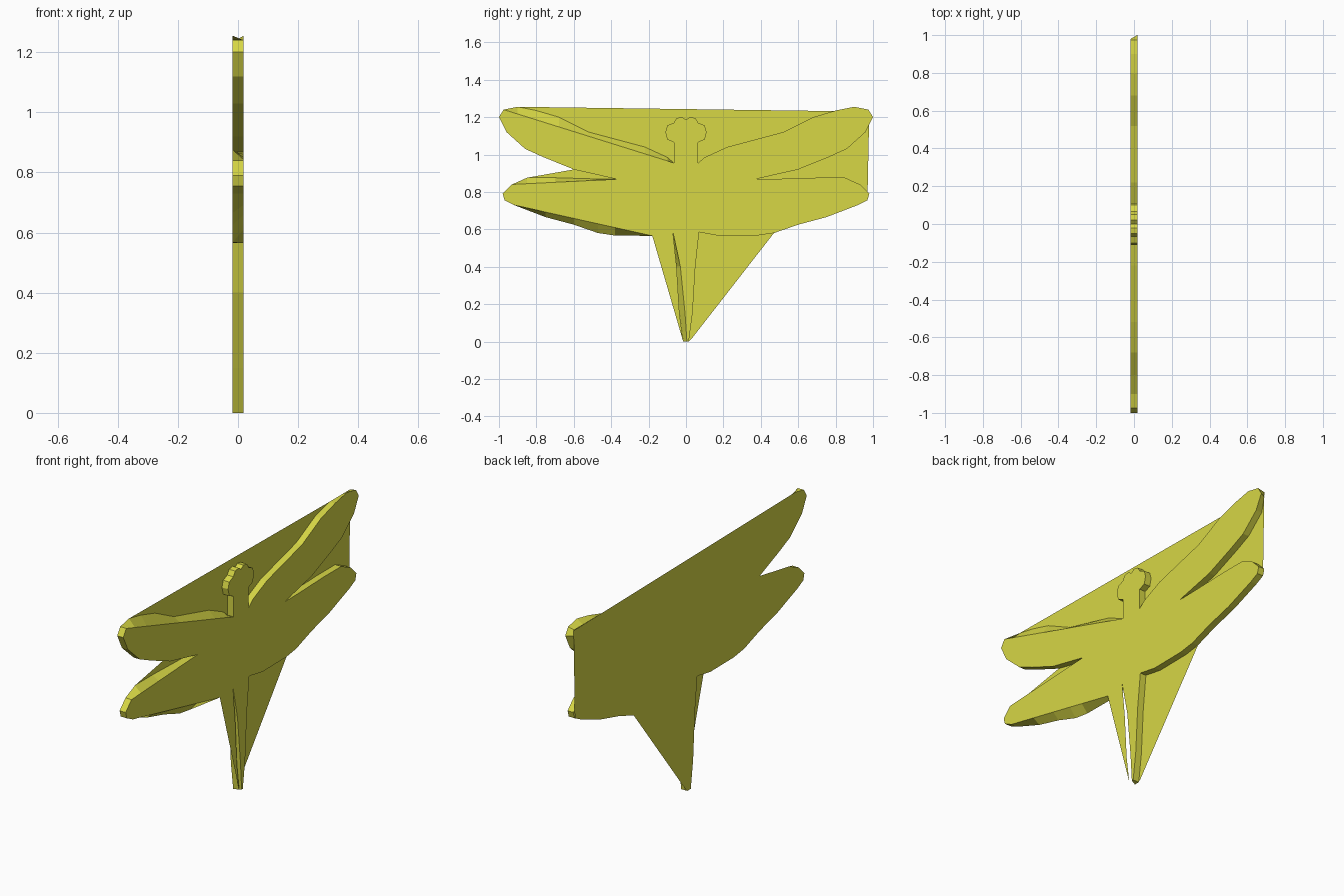
import bpy, bmesh

if "Cube" in bpy.data.objects:
    bpy.data.objects.remove(bpy.data.objects["Cube"])

T = 0.018  # half thickness along x

# right half of the insect outline in (y, z), from crown to tail end
half = [
    (0, 1.185), (0.02, 1.2), (0.05, 1.195), (0.065, 1.17), (0.1, 1.155),
    (0.11, 1.12), (0.1, 1.08), (0.065, 1.065),                            # head
    (0.065, 0.955), (0.1, 0.985), (0.22, 1.04), (0.52, 1.12), (0.68, 1.2),
    (0.8, 1.235), (0.9, 1.255), (0.975, 1.24), (1, 1.2), (0.96, 1.12),
    (0.86, 1.03), (0.76, 0.985), (0.6, 0.92),                             # upper wing
    (0.37, 0.868), (0.5, 0.87), (0.7, 0.876), (0.85, 0.876), (0.93, 0.84),
    (0.98, 0.79), (0.97, 0.755), (0.92, 0.73), (0.75, 0.665), (0.6, 0.625),
    (0.47, 0.58), (0.38, 0.567), (0.18, 0.565),                           # lower wing
    (0.07, 0.585), (0.05, 0.4), (0.035, 0.15), (0.015, 0),                # tail
]
left = [(-y, z) for y, z in half]

mat = bpy.data.materials.new("yellow")
mat.diffuse_color = (0.68, 0.68, 0.06, 1)
mat.use_nodes = True
mat.node_tree.nodes["Principled BSDF"].inputs["Base Color"].default_value = mat.diffuse_color


def chord(pts, a, b):
    """Flatten the points between a and b onto a straight line."""
    (y0, z0), (y1, z1) = pts[a], pts[b]
    for i in range(a + 1, b):
        t = (pts[i][0] - y0) / (y1 - y0)
        pts[i] = (pts[i][0], z0 + (z1 - z0) * t)


def make(name, verts, faces):
    me = bpy.data.meshes.new(name)
    me.from_pydata(verts, [], faces)
    bm = bmesh.new()
    bm.from_mesh(me)
    bmesh.ops.triangulate(bm, faces=[f for f in bm.faces if len(f.verts) > 4])
    bm.to_mesh(me)
    bm.free()
    me.materials.append(mat)
    ob = bpy.data.objects.new(name, me)
    bpy.context.collection.objects.link(ob)
    return ob


# front outline: left wings are bevelled back from straight chords
front_left = list(left)
for a, b in ((8, 15), (21, 25), (28, 33)):
    chord(front_left, a, b)
front_left[35] = (-0.03, 0.4)
front_left[36] = (-0.005, 0.15)
front_left[37] = (0.005, 0)

# back outline: right wing tip is trimmed to the straight web edges
back_right = [(min(y, 0.98), min(z, 1.232)) if y > 0.7 else (y, z) for y, z in half]

front = half + front_left[:0:-1]
back = back_right + left[:0:-1]
n = len(front)

# body: front face and rim
verts = [(T, y, z) for y, z in front] + [(-T, y, z) for y, z in back]
faces = [tuple(range(n - 1, -1, -1))]
faces += [(i, (i + 1) % n, (i + 1) % n + n, i + n) for i in range(n)]
make("insect_body", verts, faces)

# back panel that bridges the gaps between the wings
web = [(0.8, 1.232), (0.98, 1.23)] + back_right[27:32] + [(0.03, 0.015), (0.015, 0)]
web += left[:23:-1] + left[20:13:-1]
make("back_panel", [(-T, y, z) for y, z in web], [tuple(range(len(web)))])

# front panel between left wing and tail
fin = left[33:38]
make("tail_panel", [(T, y, z) for y, z in fin], [tuple(range(len(fin) - 1, -1, -1))])
